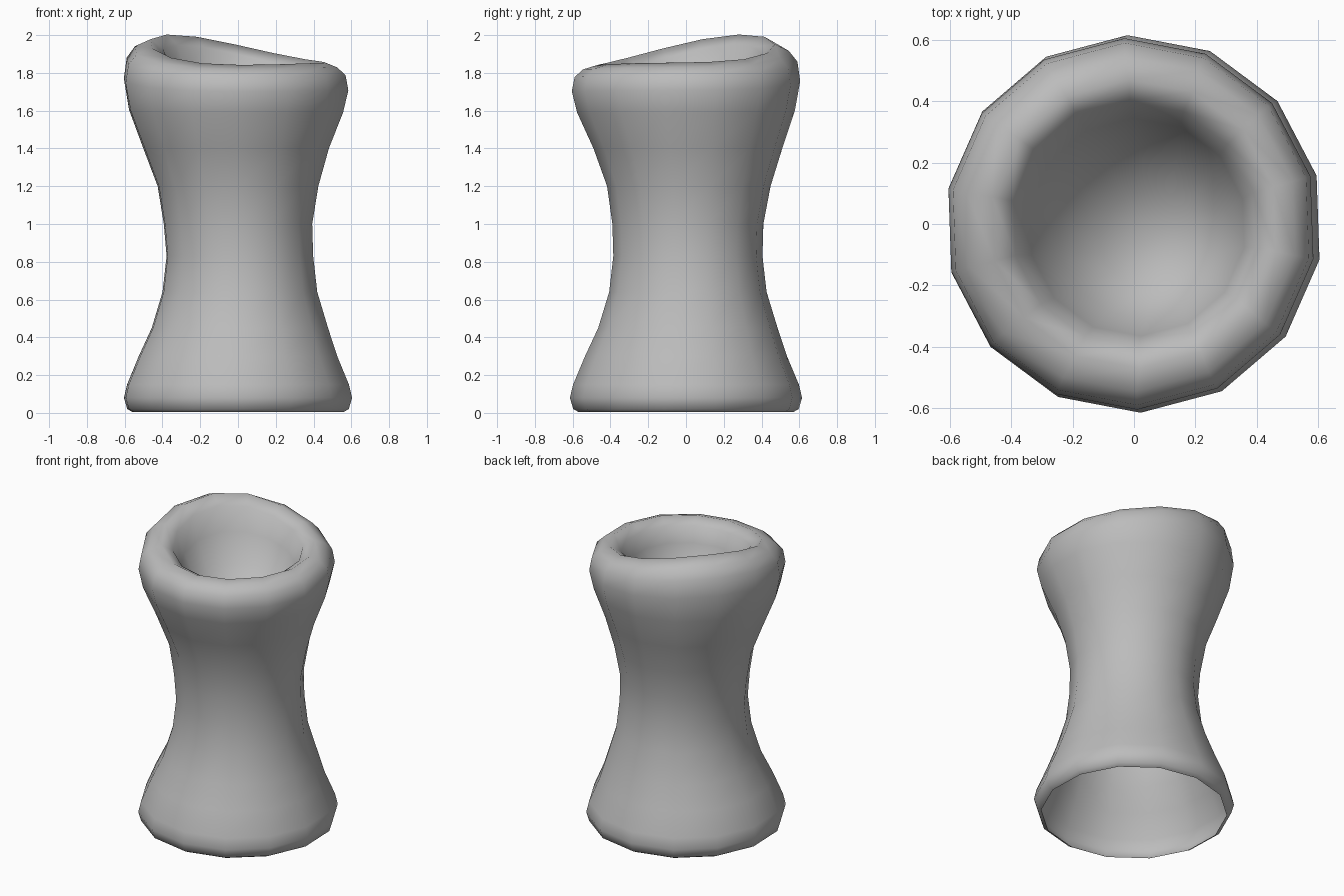
import bpy
import bmesh
from math import cos, sin, radians, pi

cube = bpy.data.objects.get("Cube")
if cube:
    bpy.data.objects.remove(cube)

grey = bpy.data.materials.new("plain_grey")
grey.use_nodes = True
colour = (0.5, 0.5, 0.5, 1)
grey.diffuse_color = colour
grey.node_tree.nodes["Principled BSDF"].inputs["Base Color"].default_value = colour

SIDES = 14
START = radians(-88)
PEAK = radians(142)      # direction in which the rim rises

# Profile from foot to bowl: radius, height, share of the rim's rise, x and y shift
PROFILE = [
    (0.57, 0.005, 0, 0, 0), (0.597, 0.02, 0, 0, 0), (0.615, 0.08, 0, 0, 0),
    (0.598, 0.15, 0, 0, 0), (0.535, 0.3, 0, 0, 0), (0.475, 0.45, 0, 0.01, 0.01),
    (0.417, 0.64, 0, 0.01, 0.01), (0.395, 0.83, 0, 0.01, 0.01),
    (0.4, 1.0, 0, 0, 0.01), (0.433, 1.2, 0, 0, 0.015), (0.5, 1.4, 0, -0.01, 0.01),
    (0.577, 1.59, 0.1, -0.01, 0), (0.605, 1.7, 0.5, -0.01, 0),
    (0.59, 1.775, 0.75, -0.01, 0), (0.545, 1.815, 0.9, -0.01, 0),
    (0.47, 1.838, 1, 0, 0), (0.4, 1.8, 0.9, 0, 0), (0.355, 1.7, 0.6, 0.01, -0.01),
    (0.28, 1.57, 0.3, 0.03, -0.03), (0.16, 1.48, 0.1, 0.05, -0.05),
]


def rise(angle):
    lobe = (0.5 + 0.5 * cos(angle - PEAK)) ** 2.3
    return 0.178 * lobe + 0.016 * cos(angle)


def ring(bm, radius, height, share, dx, dy):
    verts = []
    for i in range(SIDES):
        a = START + 2 * pi * i / SIDES
        verts.append(bm.verts.new((dx + radius * cos(a), dy + radius * sin(a),
                                   height + share * rise(a))))
    return verts


# Waisted hollow body, open underneath, with a rolled rim and a bowl on top
bm = bmesh.new()
rings = [ring(bm, *row) for row in PROFILE]
for low, high in zip(rings, rings[1:]):
    for i in range(SIDES):
        j = (i + 1) % SIDES
        bm.faces.new((low[i], low[j], high[j], high[i]))

# Bowl floor
centre = bm.verts.new((0.05, -0.05, 1.45))
for i in range(SIDES):
    bm.faces.new((rings[-1][i], rings[-1][(i + 1) % SIDES], centre))

for face in bm.faces:
    face.smooth = True
mesh = bpy.data.meshes.new("waisted_cup")
bm.to_mesh(mesh)
bm.free()
mesh.materials.append(grey)
cup = bpy.data.objects.new("waisted_cup", mesh)
bpy.context.collection.objects.link(cup)
